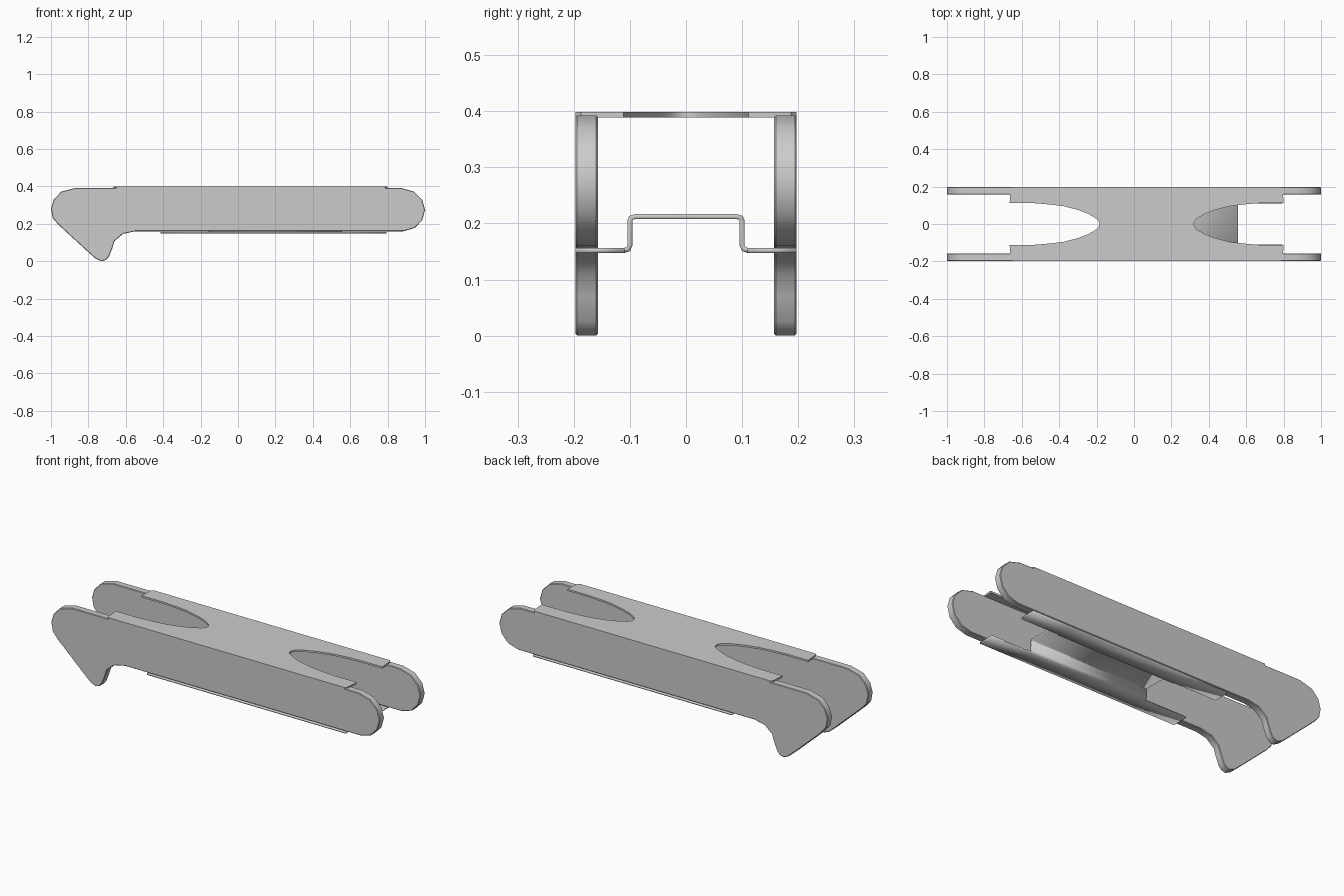
import bpy, bmesh

if "Cube" in bpy.data.objects:
    bpy.data.objects.remove(bpy.data.objects["Cube"])


def finish(bm, name):
    bmesh.ops.recalc_face_normals(bm, faces=bm.faces)
    me = bpy.data.meshes.new(name)
    bm.to_mesh(me)
    bm.free()
    ob = bpy.data.objects.new(name, me)
    bpy.context.collection.objects.link(ob)
    return ob


def smooth(ob, angle=0.6):
    bpy.ops.object.select_all(action='DESELECT')
    ob.select_set(True)
    bpy.context.view_layer.objects.active = ob
    bpy.ops.object.shade_smooth_by_angle(angle=angle)


def prism(name, pts, vec):
    """Extrude a closed outline along a vector."""
    bm = bmesh.new()
    face = bm.faces.new([bm.verts.new(p) for p in pts])
    ext = bmesh.ops.extrude_face_region(bm, geom=[face])
    bmesh.ops.translate(bm, vec=vec, verts=[g for g in ext['geom'] if isinstance(g, bmesh.types.BMVert)])
    return finish(bm, name)


# Side rails: long rounded plates with a hooked foot
rail = [(0.87, 0.392), (0.94, 0.373), (0.985, 0.328), (1.0, 0.275), (0.985, 0.22), (0.945, 0.178),
        (0.885, 0.16), (-0.55, 0.16), (-0.615, 0.146), (-0.66, 0.108), (-0.672, 0.07), (-0.69, 0.025),
        (-0.707, 0.006), (-0.73, 0.0), (-0.76, 0.013), (-0.80, 0.048), (-0.96, 0.195), (-0.99, 0.23),
        (-1.0, 0.28), (-0.985, 0.33), (-0.945, 0.372), (-0.87, 0.392)]
for label, y in (("front", -0.197), ("back", 0.157)):
    ob = prism(label + "_side_rail", [(x, y, z) for x, z in rail], (0, 0.04, 0))
    bev = ob.modifiers.new("soft_edges", 'BEVEL')
    bev.width = 0.003
    bev.segments = 1
    bev.limit_method = 'ANGLE'
    bev.angle_limit = 1.0
    smooth(ob)

# Top plate: thin sheet with a rounded notch in each end
half_notch = [(0.48, 0.111), (0.345, 0.111), (0.26, 0.104), (0.19, 0.095), (0.11, 0.074),
              (0.055, 0.052), (0.015, 0.028), (0.003, 0.013)]


def plate_end(tip, sign):
    # one end of the outline, from +y side to -y side
    edge = tip + sign * 0.475
    up = [(edge - sign * 0.01, 0.197), (edge, 0.187)]
    up += [(tip + sign * a, b) for a, b in half_notch]
    return up + [(tip, 0)] + [(x, -y) for x, y in reversed(up)]


right_end = plate_end(0.32, 1)
left_end = plate_end(-0.185, -1)
top = prism("top_plate", [(x, y, 0.389) for x, y in right_end + left_end[::-1]], (0, 0, 0.01))
smooth(top)

# Lower bracket: bent sheet, two long flanges and a shorter raised channel
half = [(0.197, 0.152), (0.110, 0.152), (0.103, 0.154), (0.100, 0.161),
        (0.100, 0.205), (0.098, 0.210), (0.091, 0.212)]
path = half + [(-y, z) for y, z in reversed(half)]
stations = [-0.415, -0.16, 0.557, 0.793]
bm = bmesh.new()
grid = [[bm.verts.new((x, y, z)) for y, z in path] for x in stations]
for i in range(3):
    for j in range(len(path) - 1):
        if i == 1 or j in (0, len(path) - 2):
            bm.faces.new((grid[i][j], grid[i + 1][j], grid[i + 1][j + 1], grid[i][j + 1]))
bmesh.ops.delete(bm, geom=[v for v in bm.verts if not v.link_faces], context='VERTS')
bracket = finish(bm, "lower_bracket")
sol = bracket.modifiers.new("sheet_thickness", 'SOLIDIFY')
sol.thickness = 0.009
sol.offset = 0
smooth(bracket)
